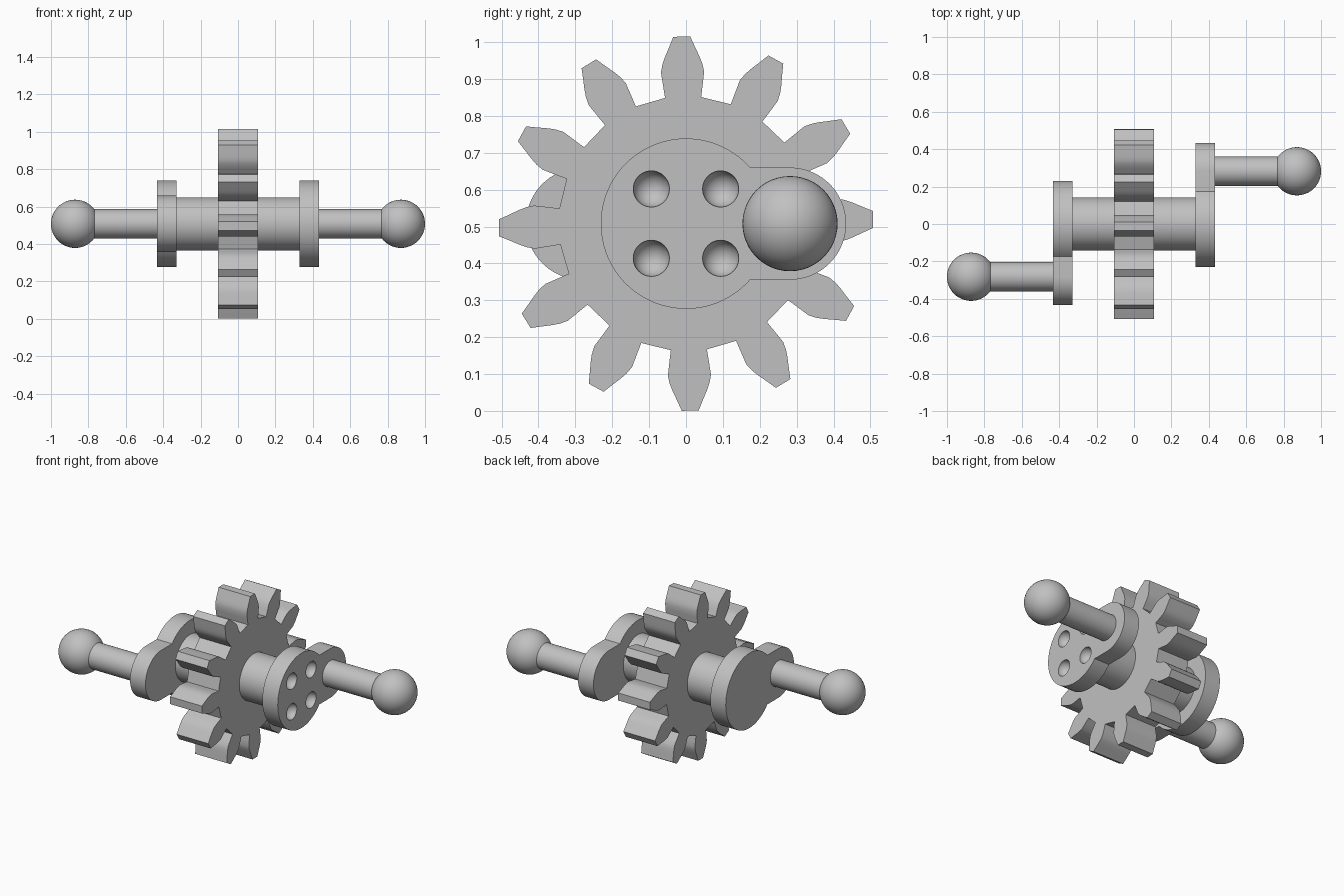
import bpy, bmesh
from math import sin, cos, asin, pi, radians
from mathutils import Matrix, Vector

if "Cube" in bpy.data.objects:
    bpy.data.objects.remove(bpy.data.objects["Cube"])

AXIS_Z = 0.508      # height of the shaft axis
CRANK = 0.282       # offset of the pedal pins
PLATE_IN, PLATE_OUT = 0.328, 0.433

grey = bpy.data.materials.new("matte grey")
grey.use_nodes = True
grey.diffuse_color = (0.53, 0.53, 0.53, 1)
grey.node_tree.nodes["Principled BSDF"].inputs["Base Color"].default_value = grey.diffuse_color
ALONG_X = Matrix.Rotation(pi / 2, 4, 'Y')


def make(name, bm):
    bmesh.ops.recalc_face_normals(bm, faces=bm.faces)
    mesh = bpy.data.meshes.new(name)
    bm.to_mesh(mesh)
    bm.free()
    mesh.materials.append(grey)
    ob = bpy.data.objects.new(name, mesh)
    bpy.context.collection.objects.link(ob)
    return ob


def smooth(ob):
    bpy.ops.object.select_all(action='DESELECT')
    ob.select_set(True)
    bpy.context.view_layer.objects.active = ob
    bpy.ops.object.shade_smooth_by_angle(angle=radians(30))


def prism(name, outline, x0, x1):
    """Extrude a (y, z) outline, measured from the shaft axis, along x."""
    bm = bmesh.new()
    face = bm.faces.new([bm.verts.new((x0, y, z + AXIS_Z)) for y, z in outline])
    ext = bmesh.ops.extrude_face_region(bm, geom=[face])["geom"]
    verts = [v for v in ext if isinstance(v, bmesh.types.BMVert)]
    bmesh.ops.translate(bm, verts=verts, vec=(x1 - x0, 0, 0))
    return make(name, bm)


def rod(name, x0, x1, y, radius):
    bm = bmesh.new()
    bmesh.ops.create_cone(bm, cap_ends=True, segments=64, radius1=radius, radius2=radius,
                          depth=abs(x1 - x0),
                          matrix=Matrix.Translation(((x0 + x1) / 2, y, AXIS_Z)) @ ALONG_X)
    smooth(make(name, bm))


def balls(name, centres, radius):
    bm = bmesh.new()
    for c in centres:
        bmesh.ops.create_uvsphere(bm, u_segments=48, v_segments=24, radius=radius,
                                  matrix=Matrix.Translation(c) @ ALONG_X)
    return make(name, bm)


def arc(cy, radius, a0, a1, n):
    return [(cy + radius * cos(a0 + (a1 - a0) * i / n),
             radius * sin(a0 + (a1 - a0) * i / n)) for i in range(n + 1)]


# Gear wheel: twelve bulging teeth, given as (radius, half width) along a flank
flank = [(0.342, 0.049), (0.378, 0.054), (0.411, 0.0585), (0.433, 0.054),
         (0.452, 0.047), (0.479, 0.035), (0.507, 0.023)]
tooth = [(r, -w) for r, w in flank] + [(r, w) for r, w in reversed(flank)]
gear = []
for i in range(12):
    turn = Matrix.Rotation(radians(30 * i + 1.3), 2)
    gear += [tuple(turn @ Vector(p)) for p in tooth]
smooth(prism("gear_wheel", gear, -0.108, 0.108))

# Central shaft
rod("shaft", -PLATE_IN - 0.01, PLATE_IN + 0.01, 0, 0.142)

# Crank plates: a disc with a rounded lobe, opposite on each side
LOBE, DISC = 0.152, 0.231
corner = asin(LOBE / DISC)
plate = arc(0, DISC, corner, 2 * pi - corner, 72) + arc(CRANK, LOBE, -pi / 2, pi / 2, 36)
for side, s in (("left", 1), ("right", -1)):
    crank = prism(side + "_crank_plate", [(s * y, z) for y, z in plate],
                  s * PLATE_IN, s * PLATE_OUT)
    if s == 1:
        # Four round dimples in the outer face
        cutter = balls("dimple_cutter", [(PLATE_OUT, y, AXIS_Z + z)
                                         for y in (-0.094, 0.094) for z in (-0.094, 0.094)], 0.049)
        cutter.hide_render = True
        mod = crank.modifiers.new("dimples", 'BOOLEAN')
        mod.operation, mod.solver, mod.object = 'DIFFERENCE', 'EXACT', cutter
        bpy.context.view_layer.objects.active = crank
        bpy.ops.object.modifier_apply(modifier=mod.name)
        bpy.data.objects.remove(cutter)
    smooth(crank)
    # Pin and ball end
    rod(side + "_pin", s * (PLATE_OUT - 0.01), s * 0.86, s * CRANK, 0.078)
    smooth(balls(side + "_ball", [(s * 0.871, s * CRANK, AXIS_Z)], 0.129))
